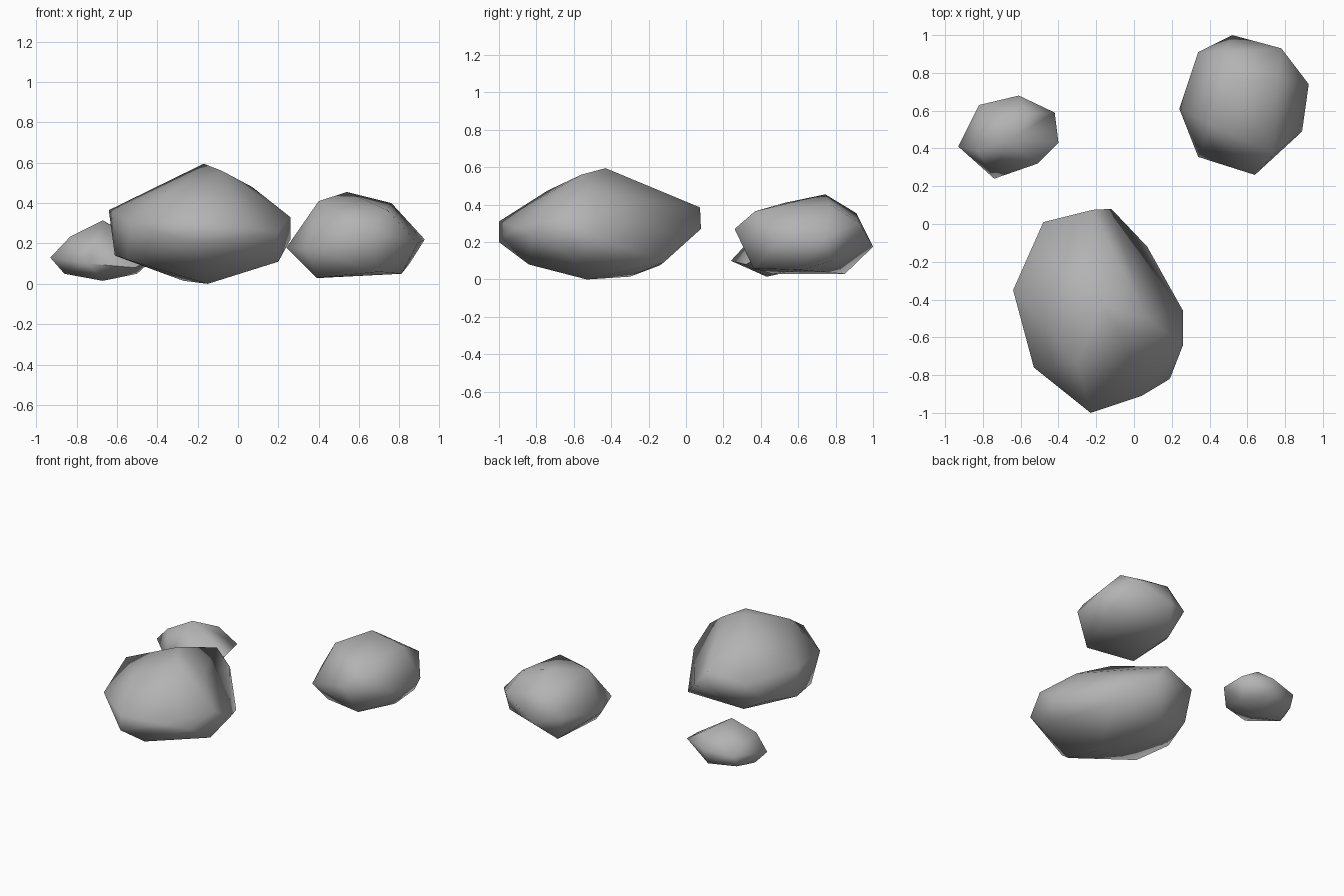
import bpy
import bmesh
import math

default_cube = bpy.data.objects.get("Cube")
if default_cube:
    bpy.data.objects.remove(default_cube, do_unlink=True)


def make_material(name, colour):
    material = bpy.data.materials.new(name)
    material.use_nodes = True
    material.diffuse_color = colour
    shader = material.node_tree.nodes["Principled BSDF"]
    shader.inputs["Base Color"].default_value = colour
    shader.inputs["Roughness"].default_value = 0.9
    return material


def make_rock(name, material, *levels):
    """Wrap a faceted shell around the corner points of each level."""
    mesh = bpy.data.meshes.new(name)
    shell = bmesh.new()
    for level in levels:
        for corner in level:
            shell.verts.new(corner)
    bmesh.ops.convex_hull(shell, input=shell.verts)
    # Drop corners that ended up inside the shell
    loose = [vert for vert in shell.verts if not vert.link_faces]
    bmesh.ops.delete(shell, geom=loose, context="VERTS")
    bmesh.ops.recalc_face_normals(shell, faces=shell.faces)
    shell.to_mesh(mesh)
    shell.free()
    mesh.materials.append(material)
    rock = bpy.data.objects.new(name, mesh)
    bpy.context.collection.objects.link(rock)
    # Soft shading with only the hardest ridges kept crisp
    bpy.ops.object.select_all(action="DESELECT")
    rock.select_set(True)
    bpy.context.view_layer.objects.active = rock
    bpy.ops.object.shade_smooth_by_angle(angle=math.radians(80))
    return rock


stone = make_material("grey stone", (0.45, 0.45, 0.45, 1))

# Large rock: underside, girth, crown
large_underside = [(-.15, -.53, 0), (-.27, -.3, .015), (-.36, -.14, .075),
                   (-.15, -.84, .08), (.2, -.6, .11), (-.61, -.38, .14),
                   (-.55, -.63, .12), (-.54, -.13, .18), (.07, -.12, .09)]
large_girth = [(-.23, -1, .2), (-.23, -1, .31), (-.53, -.76, .3),
               (-.64, -.35, .365), (-.48, .01, .34), (-.22, .075, .385),
               (-.12, .08, .27), (.26, -.46, .22),
               (.26, -.64, .33), (.19, -.82, .25), (.04, -.91, .28)]
large_crown = [(-.17, -.43, .595), (-.08, -.56, .56),
               (-.3, -.74, .475), (.07, -.5, .48)]
make_rock("large_rock", stone, large_underside, large_girth, large_crown)

# Medium rock
medium_underside = [(.39, .46, .03), (.42, .85, .03), (.85, .78, .1),
                    (.81, .62, .05), (.7, .36, .06)]
medium_girth = [(.24, .61, .18), (.34, .91, .22), (.52, 1, .175),
                (.78, .93, .3), (.925, .74, .22), (.89, .49, .2),
                (.64, .26, .27), (.34, .355, .17)]
medium_crown = [(.4, .53, .41), (.54, .745, .455), (.74, .37, .365),
                (.76, .77, .4), (.48, .91, .355)]
make_rock("medium_rock", stone, medium_underside, medium_girth, medium_crown)

# Small rock
small_underside = [(-.67, .43, .015), (-.86, .45, .05), (-.5, .48, .05),
                   (-.82, .6, .07), (-.63, .65, .06)]
small_girth = [(-.93, .41, .13), (-.82, .63, .15), (-.61, .68, .17),
               (-.42, .59, .16), (-.4, .43, .14), (-.51, .32, .08),
               (-.74, .24, .1)]
small_crown = [(-.83, .39, .235), (-.67, .44, .315), (-.56, .58, .25)]
make_rock("small_rock", stone, small_underside, small_girth, small_crown)
